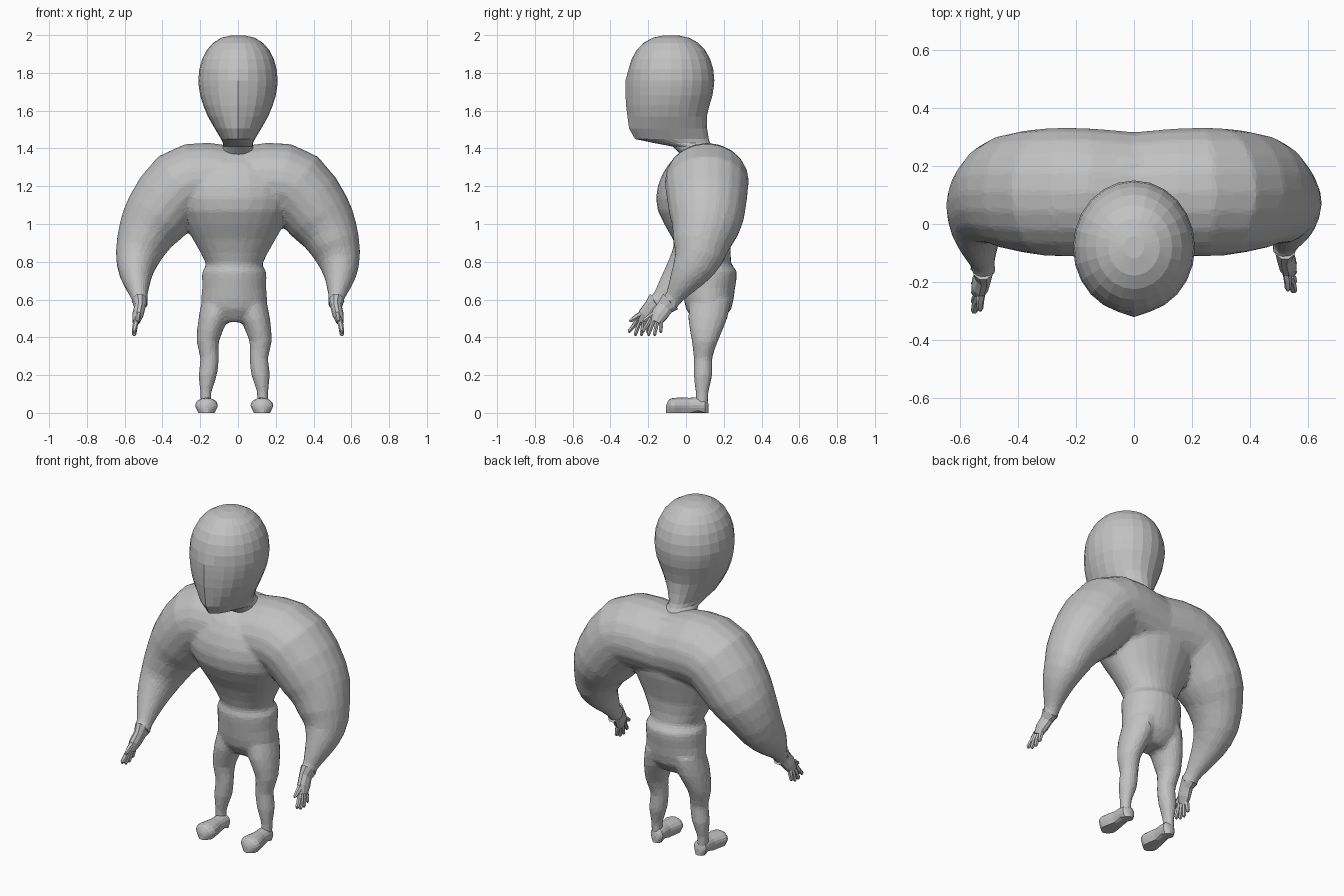
import bpy, bmesh, math
from mathutils import Vector

if "Cube" in bpy.data.objects:
    bpy.data.objects.remove(bpy.data.objects["Cube"], do_unlink=True)

grey = bpy.data.materials.new("clay grey")
grey.use_nodes = True
grey.diffuse_color = (0.54, 0.54, 0.54, 1)
grey.node_tree.nodes["Principled BSDF"].inputs["Base Color"].default_value = grey.diffuse_color


def refine(rows):
    """Add a smooth in-between row to every pair of rows."""
    rows = [Vector(row) for row in rows]
    last = len(rows) - 1
    result = [rows[0]]
    for i in range(last):
        before, start, end, after = rows[max(i - 1, 0)], rows[i], rows[i + 1], rows[min(i + 2, last)]
        result += [(start + end) * 0.5 + (start + end - before - after) / 16, end]
    return result


def loft(bm, rings, sides):
    """Skin a closed tube through rings of (centre, u axis, v axis)."""
    loops = []
    for centre, u, v in rings:
        angles = [math.tau * i / sides for i in range(sides)]
        loops.append([bm.verts.new(centre + u * math.cos(a) + v * math.sin(a)) for a in angles])
    for lower, upper in zip(loops, loops[1:]):
        for i in range(sides):
            j = (i + 1) % sides
            bm.faces.new((lower[i], lower[j], upper[j], upper[i]))
    bm.faces.new(loops[0][::-1])
    bm.faces.new(loops[-1])
    return loops


def level_ring(x, z, width, front, back):
    return (Vector((x, (front + back) / 2, z)), Vector((width, 0, 0)),
            Vector((0, (back - front) / 2, 0)))


def sweep(rows, depth_ratio):
    """Rings square to a path of (x, y, z, thickness)."""
    points = [Vector(row[:3]) for row in rows]
    depth_axis = Vector((0, 1, 0))
    rings = []
    for i, row in enumerate(rows):
        tangent = (points[min(i + 1, len(points) - 1)] - points[max(i - 1, 0)]).normalized()
        v = (depth_axis - tangent * depth_axis.dot(tangent)).normalized()
        rings.append((points[i], v.cross(tangent) * row[3], v * row[3] * depth_ratio))
    return rings


def finish(name, bm):
    bmesh.ops.recalc_face_normals(bm, faces=bm.faces)
    mesh = bpy.data.meshes.new(name)
    bm.to_mesh(mesh)
    bm.free()
    mesh.materials.append(grey)
    ob = bpy.data.objects.new(name, mesh)
    bpy.context.collection.objects.link(ob)
    return ob


# Trunk rows: height, half width, front, back
TRUNK = [(.48, .1, .05, .18), (.55, .17, 0, .24), (.66, .17, -.02, .26), (.75, .17, -.03, .27),
         (.79, .15, -.02, .24), (.92, .22, -.07, .24), (1.07, .3, -.15, .28),
         (1.2, .32, -.15, .29), (1.32, .26, -.09, .27), (1.39, .12, 0, .22)]
# Arm rows, shoulder to cuff: x, y, z, thickness
ARM = [(-.08, .1, 1.2, .19), (.16, .11, 1.23, .2), (.3, .11, 1.2, .2), (.43, .11, 1.04, .18),
       (.49, .09, .94, .15), (.53, .05, .83, .12), (.54, -.02, .74, .09),
       (.53, -.09, .66, .06), (.52, -.14, .6, .04), (.52, -.16, .58, .05)]
# Leg rows: x, height, half width, front, back
LEG = [(.08, .6, .09, .02, .24), (.11, .5, .08, .01, .22), (.14, .38, .06, .03, .17),
       (.13, .29, .05, .04, .14), (.14, .2, .05, .04, .14), (.15, .11, .03, .05, .12),
       (.15, .04, .03, .05, .12)]


def arm_shift(side, z):
    """The left arm swings a little further back than the right."""
    return .07 * min(1, max(0, (.9 - z) / .3)) if side > 0 else 0


# Body: trunk, arms and legs fused into one skin
hip = -.02
body = bmesh.new()
loft(body, [level_ring(hip, *row) for row in refine(TRUNK)], 24)
for side in (-1, 1):
    arm = [(side * x, y + arm_shift(side, z), z, size) for x, y, z, size in refine(ARM)]
    loft(body, sweep(arm, 1.1), 20)
    loft(body, [level_ring(hip + side * x, *row) for x, *row in refine(LEG)], 14)
body = finish("body", body)
fuse = body.modifiers.new("fuse", 'REMESH')
fuse.mode = 'VOXEL'
fuse.voxel_size = 0.012
relax = body.modifiers.new("relax", 'SMOOTH')
relax.factor = 0.5
relax.iterations = 5
body.modifiers.new("facets", 'DECIMATE').ratio = 0.12

# Head and neck: jaw rows, then a round dome, with a slight ridge down the face
JAW = [(1.32, .1, 0, .18), (1.41, .08, -.07, .14), (1.45, .09, -.26, .12), (1.57, .16, -.3, .11),
       (1.68, .2, -.31, .14), (1.76, .21, -.31, .15)]
skull = refine(JAW)
for step in range(1, 7):
    angle = math.radians(14 * step)
    spread = math.cos(angle) ** .8
    skull.append((1.76 + .24 * math.sin(angle), .21 * spread,
                  -.08 - .23 * spread, -.08 + .23 * spread))
head = bmesh.new()
for ring in loft(head, [level_ring(0, *row) for row in skull], 24)[4:11]:
    ring[18].co.y -= .01
finish("head_and_neck", head)

# Foot rows, heel to toe: y, half width, height
FOOT = [(.12, .01, .04), (.1, .04, .08), (.02, .04, .08), (-.06, .06, .08),
        (-.09, .04, .07), (-.105, .01, .04)]

for side, label in ((-1, "right"), (1, "left")):
    # Hand: flat palm, four spread fingers and a thumb
    hand = bmesh.new()

    def limb(rows, depth_ratio, sides):
        placed = [(side * x, y + arm_shift(side, 0), z, size) for x, y, z, size in rows]
        loft(hand, sweep(placed, depth_ratio), sides)

    limb([(.52, -.15, .59, .04), (.52, -.18, .56, .03), (.53, -.21, .52, .03),
          (.54, -.23, .48, .02)], 1.5, 10)
    for finger in range(4):
        root, tip = -.255 + .018 * finger, -.3 + .032 * finger
        drop = .405 + .008 * (finger - 1.5) ** 2
        limb([(.535, root, .5, .015), (.545, (root + tip) / 2, .46, .014),
              (.55, tip, drop + .01, .012), (.55, tip, drop, .005)], .85, 6)
    limb([(.52, -.21, .54, .016), (.53, -.26, .51, .015), (.53, -.29, .49, .011),
          (.53, -.3, .485, .005)], 1, 6)
    finish(label + "_hand", hand)

    # Foot: rounded shoe with a flat sole
    foot = bmesh.new()
    loft(foot, [(Vector((hip + side * (.145 - .03 * y), y, height / 2)), Vector((width, 0, 0)),
                 Vector((0, 0, height / 2))) for y, width, height in refine(FOOT)], 16)
    for vert in foot.verts:
        if vert.co.z < .012:
            vert.co.z = 0
    finish(label + "_foot", foot)
